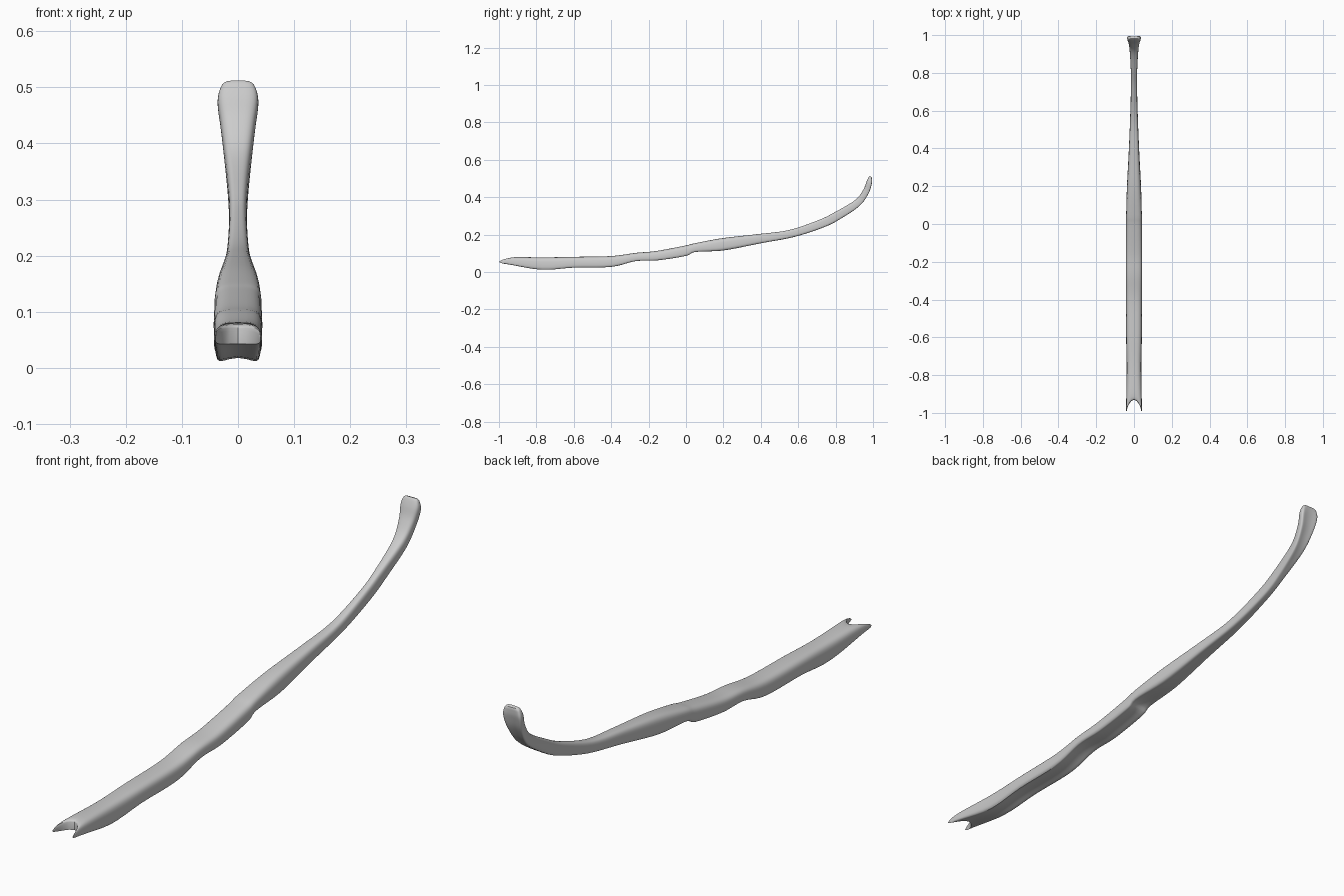
import bpy, bmesh, math
from mathutils import Vector

if "Cube" in bpy.data.objects:
    bpy.data.objects.remove(bpy.data.objects["Cube"])

# Stations: top edge (y, z), bottom edge (y, z), half width, underside channel depth
STATIONS = [
    (-1.00, .066, -1.00, .040, .040, .003),
    (-.97, .079, -.97, .034, .041, .006),
    (-.76, .078, -.77, .004, .039, .014),
    (-.60, .081, -.60, .016, .041, .014),
    (-.40, .085, -.40, .020, .042, .014),
    (-.27, .102, -.27, .052, .042, .012),
    (-.16, .112, -.15, .056, .043, .012),
    (-.01, .140, .00, .079, .042, .012),
    (.05, .154, .05, .101, .041, .010),
    (.19, .180, .20, .110, .037, .006),
    (.38, .202, .40, .150, .027, .004),
    (.55, .224, .58, .186, .020, .002),
    (.71, .278, .74, .238, .016, .002),
    (.80, .322, .83, .284, .017, .002),
    (.905, .385, .930, .350, .023, .005),
    (.948, .440, .978, .415, .030, .007),
    (.966, .485, .996, .467, .036, .007),
    (.976, .506, .996, .497, .030, .003),
    (.982, .512, .992, .508, .021, .000),
]
SIDES, SUB = 32, 5


def catmull(p0, p1, p2, p3, t):
    return tuple(.5 * (2 * b + (c - a) * t + (2 * a - 5 * b + 4 * c - d) * t * t
                       + (3 * b - a - 3 * c + d) * t ** 3)
                 for a, b, c, d in zip(p0, p1, p2, p3))


def smooth_stations():
    n = len(STATIONS)
    for i in range(n - 1):
        quad = [STATIONS[min(max(k, 0), n - 1)] for k in range(i - 1, i + 3)]
        for s in range(SUB):
            yield catmull(*quad, s / SUB)
    yield STATIONS[-1]


def soft(v, e):
    return math.copysign(abs(v) ** e, v)


# Rounded-box sections with a hollowed underside
bm = bmesh.new()
rings = []
for ty, tz, by, bz, w, ch in smooth_stations():
    top, bottom = Vector((0, ty, tz)), Vector((0, by, bz))
    mid, half = (top + bottom) / 2, (top - bottom) / 2
    up = half.normalized()
    ring = []
    for k in range(SIDES):
        a = 2 * math.pi * k / SIDES
        u, v = soft(math.cos(a), .6), soft(math.sin(a), .6)
        p = mid + half * v
        if v < 0:
            p += up * ch * max(0, 1 - (u / .85) ** 2)
        p.x = u * w * (1 - .06 * v)
        # forked front end
        if p.y < -.8:
            fade = (-.8 - p.y) / .2
            p.y += .07 * math.sqrt(max(0, 1 - abs(u) ** 1.6)) * fade
        ring.append(bm.verts.new(p))
    rings.append(ring)

for r0, r1 in zip(rings, rings[1:]):
    for k in range(SIDES):
        j = (k + 1) % SIDES
        bm.faces.new((r0[k], r0[j], r1[j], r1[k]))

# End caps bridge the upper and lower halves of the ring
for r in (rings[0], rings[-1]):
    for k in range(SIDES // 2):
        loop = [r[k], r[k + 1], r[-k - 1], r[-k % SIDES]]
        bm.faces.new(list(dict.fromkeys(loop)))

bmesh.ops.recalc_face_normals(bm, faces=bm.faces)
mesh = bpy.data.meshes.new("curved_bar")
bm.to_mesh(mesh)
bm.free()
bar = bpy.data.objects.new("curved_bar", mesh)
bpy.context.collection.objects.link(bar)
bpy.context.view_layer.objects.active = bar
bar.select_set(True)
bpy.ops.object.shade_smooth_by_angle(angle=math.radians(40))
